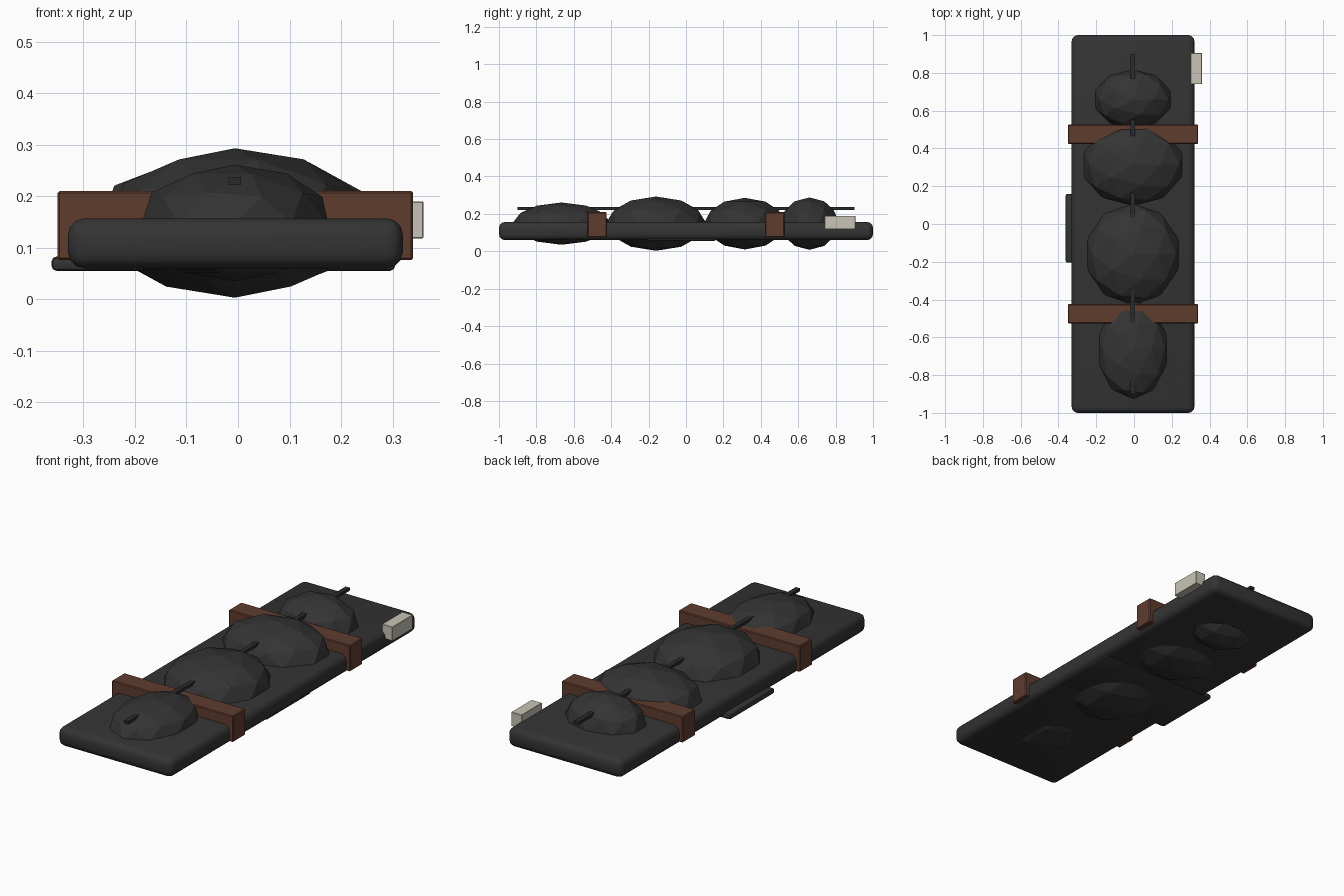
import bpy
import math

cube = bpy.data.objects.get("Cube")
if cube:
    bpy.data.objects.remove(cube, do_unlink=True)


def material(name, color):
    m = bpy.data.materials.new(name)
    m.use_nodes = True
    m.diffuse_color = (*color, 1)
    bsdf = next(n for n in m.node_tree.nodes if n.type == "BSDF_PRINCIPLED")
    bsdf.inputs["Base Color"].default_value = (*color, 1)
    bsdf.inputs["Roughness"].default_value = 0.8
    return m


fabric = material("dark fabric", (0.034, 0.034, 0.034))
zip_metal = material("dark zip", (0.024, 0.024, 0.024))
leather = material("brown strap", (0.115, 0.045, 0.027))
paper = material("pale tag", (0.58, 0.55, 0.47))


def box(name, low, high, mat, bevel=0.0, segments=1):
    """Box between two corners, with optional rounded edges."""
    center = [(a + b) / 2 for a, b in zip(low, high)]
    bpy.ops.mesh.primitive_cube_add(size=1, location=center)
    ob = bpy.context.object
    ob.name = name
    ob.scale = [b - a for a, b in zip(low, high)]
    bpy.ops.object.transform_apply(location=False, rotation=False, scale=True)
    ob.data.materials.append(mat)
    if bevel:
        mod = ob.modifiers.new("Rounded edges", "BEVEL")
        mod.width = bevel
        mod.segments = segments
        bpy.ops.object.modifier_apply(modifier=mod.name)
        bpy.ops.object.shade_smooth_by_angle(angle=math.radians(35))
    return ob


def lump(name, y, radii):
    """Faceted ellipsoid pushing through the bag."""
    bpy.ops.mesh.primitive_ico_sphere_add(subdivisions=2, radius=1, location=(-0.006, y, 0.148))
    ob = bpy.context.object
    ob.name = name
    ob.scale = radii
    bpy.ops.object.transform_apply(location=False, rotation=False, scale=True)
    ob.data.materials.append(fabric)


# Flat bag
box("bag_base", (-0.33, -1, 0.06), (0.32, 1, 0.157), fabric, 0.032, 3)

# Bulges along the bag
lump("head_bulge", 0.66, (0.21, 0.158, 0.14))
lump("chest_bulge", 0.315, (0.275, 0.22, 0.138))
lump("hip_bulge", -0.16, (0.255, 0.27, 0.145))
lump("leg_bulge", -0.665, (0.19, 0.265, 0.113))

# Zip running the whole length
box("zip", (-0.018, -0.9, 0.222), (0.006, 0.9, 0.237), zip_metal)

# Straps across the bag
for name, y in (("front_strap", -0.475), ("back_strap", 0.475)):
    box(name, (-0.35, y - 0.051, 0.076), (0.34, y + 0.051, 0.21), leather, 0.004)

# Carry handle and label
box("side_handle", (-0.362, -0.205, 0.055), (0.305, 0.16, 0.083), fabric, 0.01, 2)
box("tag", (0.3, 0.74, 0.118), (0.36, 0.905, 0.19), paper, 0.002)
